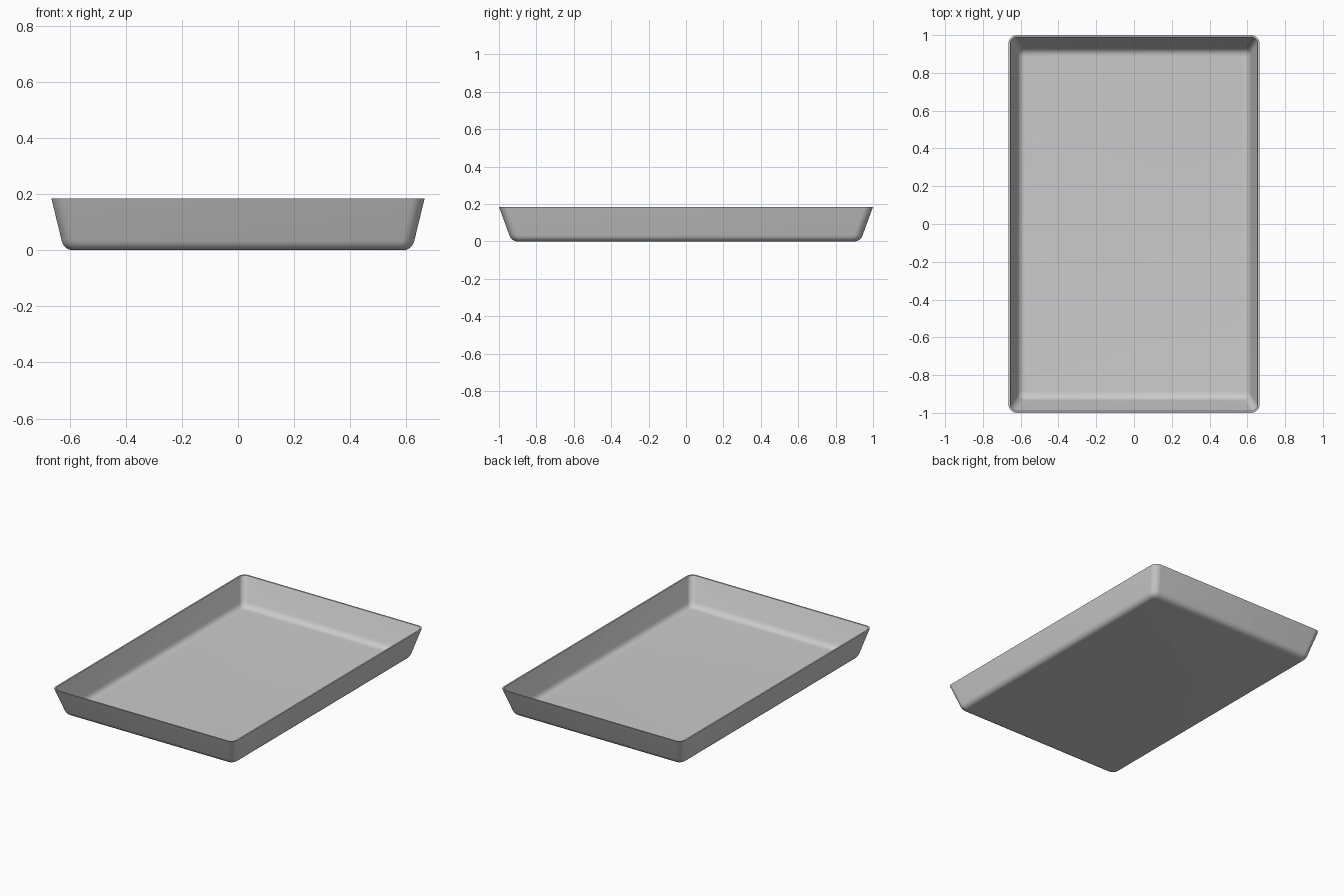
import bpy, bmesh, math

if "Cube" in bpy.data.objects:
    bpy.data.objects.remove(bpy.data.objects["Cube"])

HEIGHT, THICK = 0.185, 0.01
TOP_X, TOP_Y = 0.665, 1.0       # half sizes at the rim
BASE_X, BASE_Y = 0.620, 0.932   # half sizes where the sloped walls would meet the floor
FILLET, CORNER = 0.035, 0.045
STEPS, SEGS = 8, 8


def ring(bm, hx, hy, z, r):
    # Rounded rectangle loop
    verts = []
    for k, (sx, sy) in enumerate([(1, 1), (-1, 1), (-1, -1), (1, -1)]):
        for i in range(SEGS + 1):
            a = math.pi / 2 * (k + i / SEGS)
            verts.append(bm.verts.new((sx * (hx - r) + r * math.cos(a),
                                       sy * (hy - r) + r * math.sin(a), z)))
    return verts


def shell(bm, inset):
    # Rings from floor edge up the curved foot to the rim
    def half(base, top, t):
        up = base + (top - base) * FILLET / HEIGHT
        return (1 - t) ** 2 * (base - FILLET) + 2 * t * (1 - t) * base + t * t * up - inset
    rings = []
    for i in range(STEPS + 1):
        t = i / STEPS
        r = CORNER - inset - FILLET * 0.8 * (1 - t) ** 2
        rings.append(ring(bm, half(BASE_X, TOP_X, t), half(BASE_Y, TOP_Y, t),
                          FILLET * t * t + inset, max(r, 0.004)))
    rings.append(ring(bm, TOP_X - inset, TOP_Y - inset, HEIGHT, CORNER - inset))
    return rings


bm = bmesh.new()
outer, inner = shell(bm, 0.0), shell(bm, THICK)
# Underside, outer wall, rim, inner wall, floor
loops = outer + inner[::-1]
for a, b in zip(loops, loops[1:]):
    n = len(a)
    for i in range(n):
        j = (i + 1) % n
        bm.faces.new((a[i], a[j], b[j], b[i]))
bm.faces.new(outer[0][::-1])
bm.faces.new(inner[0])
bmesh.ops.recalc_face_normals(bm, faces=bm.faces)

mesh = bpy.data.meshes.new("baking_tray")
bm.to_mesh(mesh)
bm.free()
tray = bpy.data.objects.new("baking_tray", mesh)
bpy.context.collection.objects.link(tray)
bpy.context.view_layer.objects.active = tray
tray.select_set(True)
bpy.ops.object.shade_smooth_by_angle(angle=math.radians(35))
